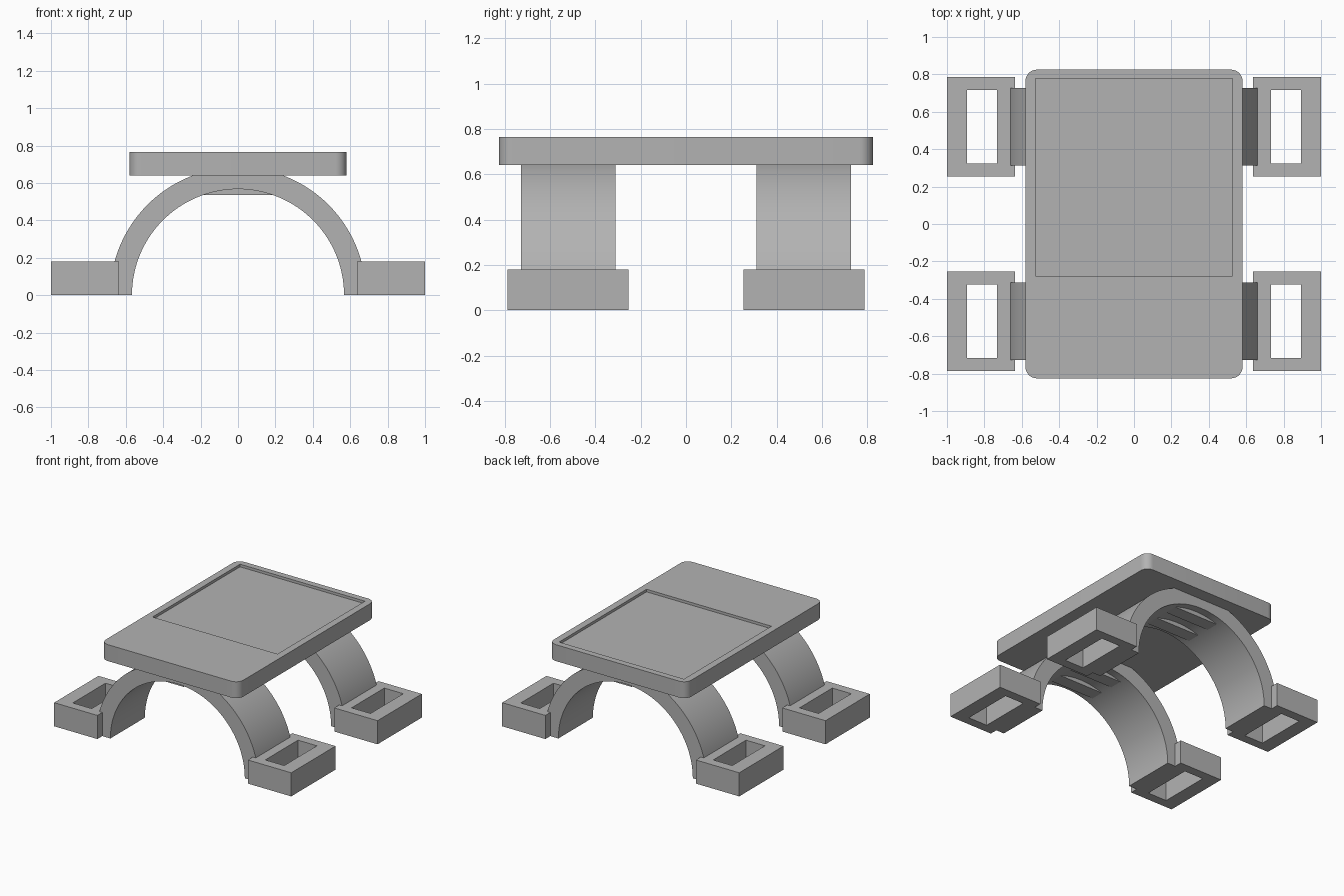
import bpy, bmesh
from math import sin, cos, pi, radians, sqrt

if "Cube" in bpy.data.objects:
    bpy.data.objects.remove(bpy.data.objects["Cube"])

grey = bpy.data.materials.new("plain grey")
grey.use_nodes = True
colour = (0.45, 0.45, 0.45, 1)
grey.diffuse_color = colour
grey.node_tree.nodes["Principled BSDF"].inputs["Base Color"].default_value = colour


def prism(name, outline, push):
    """Extrude a flat outline along the push vector."""
    bm = bmesh.new()
    face = bm.faces.new([bm.verts.new(p) for p in outline])
    moved = bmesh.ops.extrude_face_region(bm, geom=[face])["geom"]
    bmesh.ops.translate(bm, vec=push, verts=[v for v in moved if isinstance(v, bmesh.types.BMVert)])
    bmesh.ops.recalc_face_normals(bm, faces=bm.faces)
    mesh = bpy.data.meshes.new(name)
    bm.to_mesh(mesh)
    bm.free()
    mesh.materials.append(grey)
    obj = bpy.data.objects.new(name, mesh)
    bpy.context.collection.objects.link(obj)
    return obj


def box(name, x0, x1, y0, y1, z0, z1):
    return prism(name, [(x0, y0, z0), (x1, y0, z0), (x1, y1, z0), (x0, y1, z0)], (0, 0, z1 - z0))


def activate(obj):
    bpy.ops.object.select_all(action="DESELECT")
    obj.select_set(True)
    bpy.context.view_layer.objects.active = obj


def carve(obj, cutter):
    """Cut the cutter out of the object, then discard it."""
    cutter.hide_render = True
    mod = obj.modifiers.new("cut", "BOOLEAN")
    mod.operation, mod.solver, mod.object = "DIFFERENCE", "EXACT", cutter
    activate(obj)
    bpy.ops.object.modifier_apply(modifier=mod.name)
    bpy.data.objects.remove(cutter)


def smooth(obj):
    activate(obj)
    bpy.ops.object.shade_smooth_by_angle(angle=radians(30))


# Rounded platform with a shallow square recess towards the back
half_x, half_y, corner, low, high = 0.58, 0.825, 0.06, 0.64, 0.765
outline = []
for quarter, (sx, sy) in enumerate([(1, 1), (-1, 1), (-1, -1), (1, -1)]):
    for i in range(9):
        a = (quarter + i / 8) * pi / 2
        outline.append((sx * (half_x - corner) + corner * cos(a),
                        sy * (half_y - corner) + corner * sin(a), low))
platform = prism("platform", outline, (0, 0, high - low))
carve(platform, box("recess_cutter", -0.527, 0.527, -0.277, 0.777, high - 0.02, high + 0.1))
smooth(platform)

# Two arches, each with ribs under its crown and a hollow foot at either end
outer, inner, steps = 0.684, 0.567, 64
rib_z = 0.535
rib_x = sqrt(inner ** 2 - rib_z ** 2)
angles = [pi * i / steps for i in range(steps + 1)]
for place, side in (("front", -1), ("back", 1)):
    mid = side * 0.52
    start = mid - 0.208
    ring = [(outer * cos(a), start, outer * sin(a)) for a in angles]
    ring += [(inner * cos(a), start, inner * sin(a)) for a in reversed(angles)]
    smooth(prism(place + "_arch", ring, (0, 0.416, 0)))

    for label, offset in (("near", -0.1), ("far", 0.1)):
        y = mid + offset
        box(f"{place}_{label}_rib", -rib_x, rib_x, y - 0.05, y + 0.05, rib_z, 0.65)

    for hand, s in (("left", 1), ("right", -1)):
        x = s * 0.8175
        foot = box(f"{place}_{hand}_foot", x - 0.1825, x + 0.1825, mid - 0.267, mid + 0.267, 0, 0.18)
        hole = s * 0.812
        carve(foot, box("foot_cutter", hole - 0.08, hole + 0.08, mid - 0.197, mid + 0.197, -0.1, 0.3))
